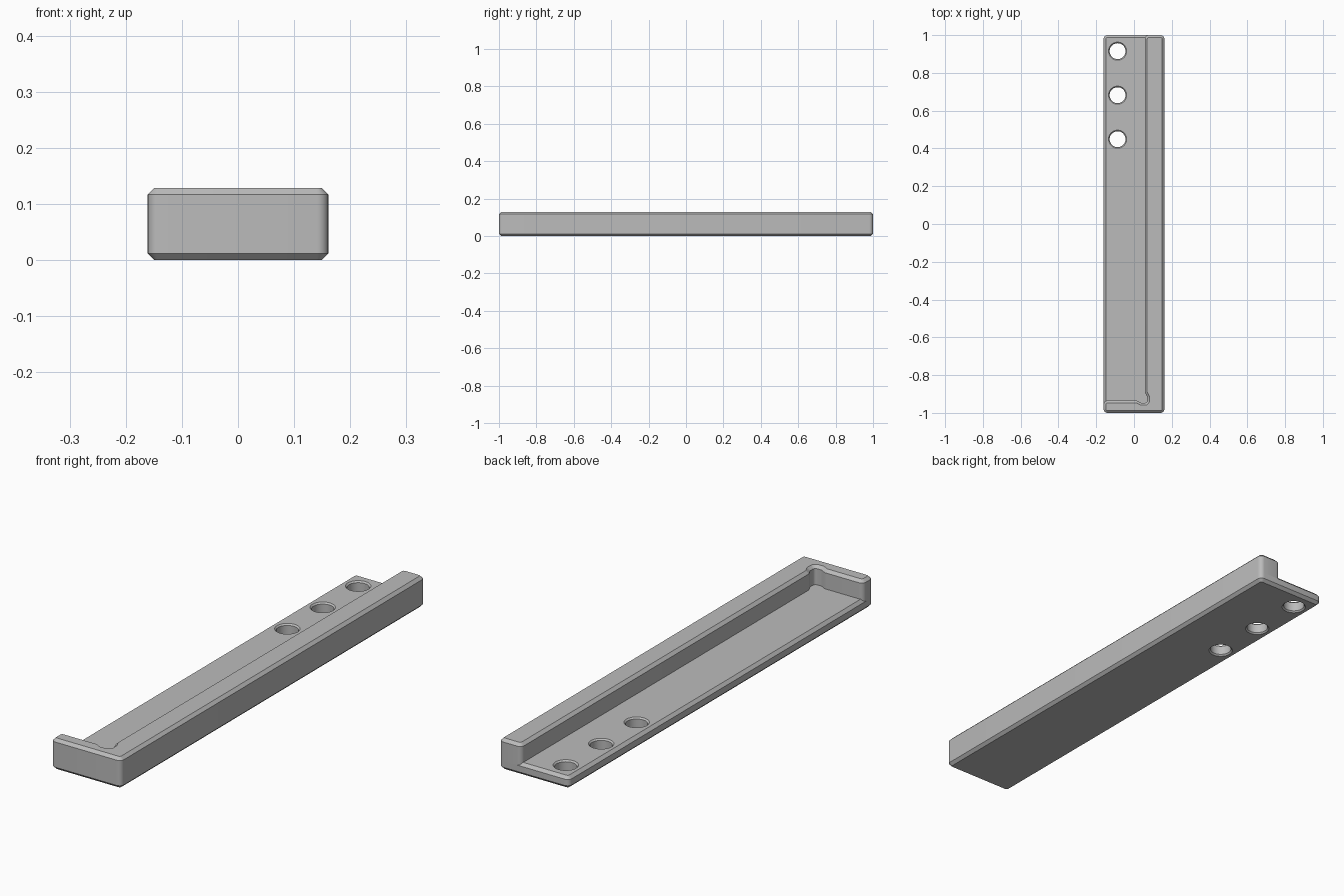
import bpy, bmesh, math
from mathutils import Vector

cube = bpy.data.objects.get("Cube")
if cube:
    bpy.data.objects.remove(cube)

W, L, H = 0.161, 1.0, 0.129       # half width, half length, full height
FLOOR, CH, R = 0.05, 0.012, 0.02  # floor height, chamfer, corner radius

grey = bpy.data.materials.new("plain grey")
grey.use_nodes = True
grey.diffuse_color = (0.5, 0.5, 0.5, 1)
grey.node_tree.nodes["Principled BSDF"].inputs["Base Color"].default_value = (0.5, 0.5, 0.5, 1)


def arc(centre, r, start, sweep, steps):
    angles = [start + sweep * k / steps for k in range(steps + 1)]
    return [centre + Vector((r * math.cos(a), r * math.sin(a))) for a in angles]


def fillet(corners):
    """Round each (x, y, radius) corner of a closed outline."""
    out = []
    pts = [Vector(c[:2]) for c in corners]
    for i, p in enumerate(pts):
        r = corners[i][2]
        u = (pts[i - 1] - p).normalized()
        v = (pts[(i + 1) % len(pts)] - p).normalized()
        half = math.acos(u.dot(v)) / 2
        centre = p + (u + v).normalized() * (r / math.sin(half))
        a = p + u * (r / math.tan(half)) - centre
        turn = v.x * u.y - v.y * u.x
        sweep = math.copysign(math.pi - 2 * half, turn)
        out += arc(centre, r, math.atan2(a.y, a.x), sweep, 6)
    return out


def inset(outline, d):
    """Move a counter-clockwise outline inwards by d."""
    out = []
    for i, p in enumerate(outline):
        e = (p - outline[i - 1]).normalized()
        f = (outline[(i + 1) % len(outline)] - p).normalized()
        n, m = Vector((-e.y, e.x)), Vector((-f.y, f.x))
        out.append(p + (n + m) * (d / (1 + n.dot(m))))
    return out


def skin(bm, outline, levels):
    """Join insets of an outline at (z, inset) levels; return the end loops."""
    rings = [[bm.verts.new((p.x, p.y, z)) for p in inset(outline, d)] for z, d in levels]
    n = len(outline)
    for lo, hi in zip(rings, rings[1:]):
        for i in range(n):
            j = (i + 1) % n
            bm.faces.new((lo[i], lo[j], hi[j], hi[i]))
    return [[bm.edges.get((ring[i - 1], ring[i])) for i in range(n)]
            for ring in (rings[0], rings[-1])]


def solid(name, shells):
    """Close one outer skin, and any hole skins, with flat ends."""
    bm = bmesh.new()
    ends = [skin(bm, outline, levels) for outline, levels in shells]
    for loops in zip(*ends):
        bmesh.ops.triangle_fill(bm, use_beauty=True, use_dissolve=False,
                                edges=[e for loop in loops for e in loop])
    bmesh.ops.recalc_face_normals(bm, faces=bm.faces[:])
    mesh = bpy.data.meshes.new(name)
    bm.to_mesh(mesh)
    bm.free()
    mesh.materials.append(grey)
    ob = bpy.data.objects.new(name, mesh)
    bpy.context.scene.collection.objects.link(ob)
    bpy.ops.object.select_all(action="DESELECT")
    ob.select_set(True)
    bpy.context.view_layer.objects.active = ob
    bpy.ops.object.shade_smooth_by_angle(angle=math.radians(30))


# Floor plate, chamfered above and below, with three countersunk through holes
plate = fillet([(-W, -L, R), (W, -L, R), (W, L, R), (-W, L, R)])
shells = [(plate, [(0, CH), (CH, 0), (FLOOR - CH, 0), (FLOOR, CH)])]
SINK = 0.006
for y in (0.915, 0.682, 0.449):
    hole = arc(Vector((-0.087, y)), 0.042, 0, math.tau, 40)[:-1]
    shells.append((hole, [(0, -SINK), (SINK, 0), (FLOOR - SINK, 0), (FLOOR, -SINK)]))
solid("floor_plate", shells)

# L-shaped rim, flush with the plate, with a rounded relief in its inner corner
wall_x, wall_y, bite = 0.058, -0.935, 0.012
rim = fillet([
    (-W, -L, R), (W, -L, R), (W, L, R), (wall_x, L, R),
    (wall_x, wall_y + 0.043, 0.015), (wall_x + bite, wall_y + 0.02, 0.015),
    (wall_x + bite, wall_y - bite, 0.012),
    (wall_x - 0.02, wall_y - bite, 0.015), (wall_x - 0.043, wall_y, 0.015),
    (-W, wall_y, R)])
solid("rim", [(rim, [(FLOOR - CH, 0), (H - CH, 0), (H, CH)])])
